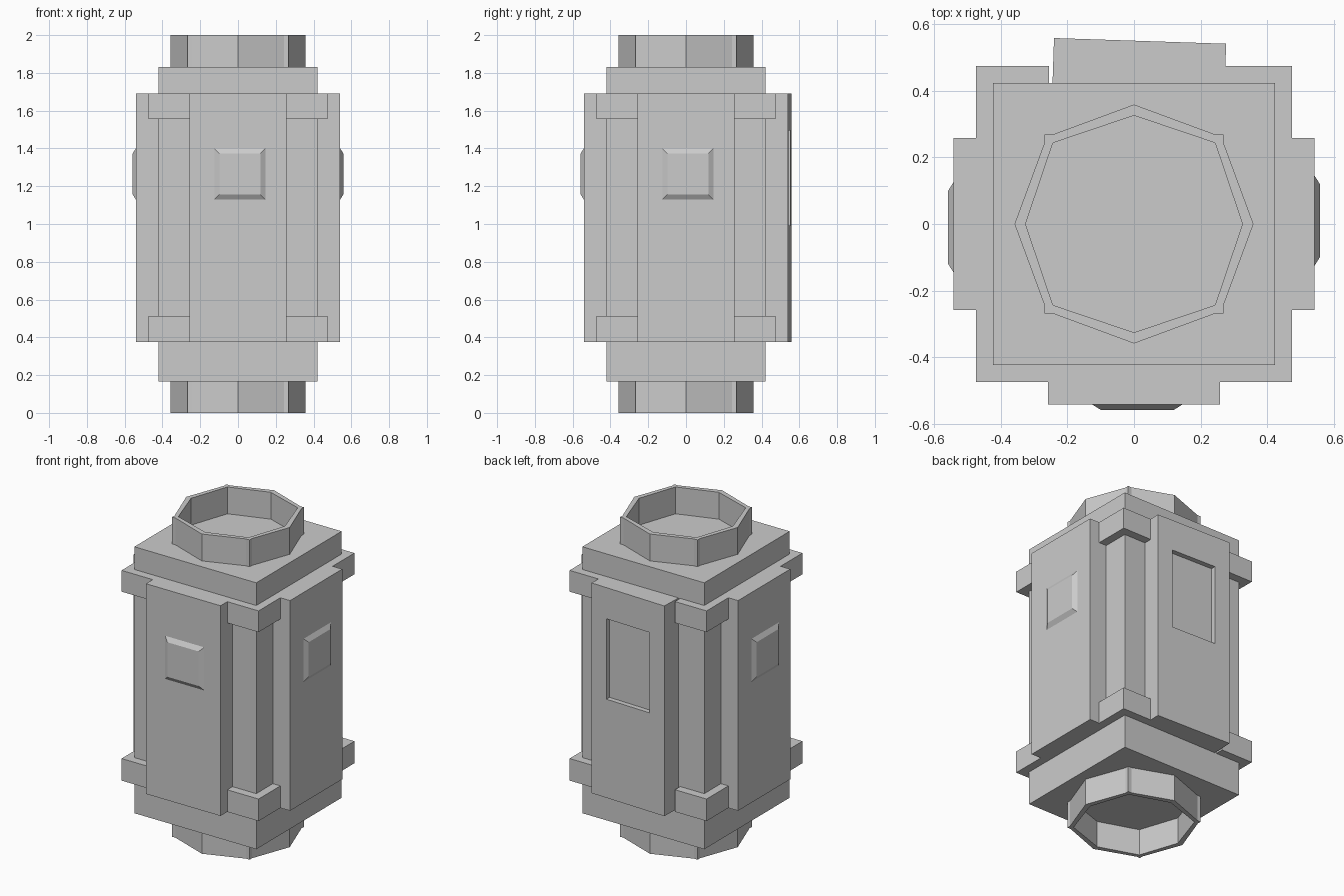
import bpy, bmesh
from math import radians
from mathutils import Matrix

if "Cube" in bpy.data.objects:
    bpy.data.objects.remove(bpy.data.objects["Cube"])

Z0, Z1 = 0.375, 1.69      # panel bottom / top
BODY = 0.422              # half width of the core


def make_object(name, bm, turn=0.0):
    bm.transform(Matrix.Rotation(radians(turn), 4, 'Z'))
    bmesh.ops.recalc_face_normals(bm, faces=bm.faces)
    mesh = bpy.data.meshes.new(name)
    bm.to_mesh(mesh)
    bm.free()
    ob = bpy.data.objects.new(name, mesh)
    bpy.context.collection.objects.link(ob)
    return ob


def box(name, x, y, z, turn=0.0):
    """Box from (min, max) pairs, turned about the z axis."""
    bm = bmesh.new()
    bmesh.ops.create_cube(bm, size=1)
    for v in bm.verts:
        v.co = [lo + (c + 0.5) * (hi - lo) for c, (lo, hi) in zip(v.co, (x, y, z))]
    return make_object(name, bm, turn)


def quarter_turns(points):
    """Repeat a quarter outline around the axis."""
    out = []
    for _ in range(4):
        out += points
        points = [(-y, x) for x, y in points]
    return out


def ring(name, z0, z1):
    # Both outlines have matching points; the outer one has square corners
    outer = quarter_turns([(0.358, 0), (0.268, 0.244), (0.268, 0.268), (0.244, 0.268)])
    inner = quarter_turns([(0.325, 0), (0.243, 0.243), (0.243, 0.243), (0.243, 0.243)])
    bm = bmesh.new()
    loops = [[bm.verts.new((x, y, z)) for x, y in pts]
             for pts, z in ((outer, z0), (outer, z1), (inner, z1), (inner, z0))]
    n = len(outer)
    for k in range(4):
        a, b = loops[k], loops[(k + 1) % 4]
        for i in range(n):
            j = (i + 1) % n
            bm.faces.new((a[i], a[j], b[j], b[i]))
    bmesh.ops.remove_doubles(bm, verts=bm.verts, dist=0.0001)
    return make_object(name, bm)


def raised_plate(name, turn):
    """Bevelled plate on the face of a panel."""
    bm = bmesh.new()
    cx, cz = 0.01, 1.265
    loops = []
    for half, y in ((0.135, -0.53), (0.135, -0.541), (0.108, -0.558)):
        loops.append([bm.verts.new((cx + sx * half, y, cz + sz * half))
                      for sx, sz in ((-1, -1), (1, -1), (1, 1), (-1, 1))])
    for a, b in zip(loops, loops[1:]):
        for i in range(4):
            j = (i + 1) % 4
            bm.faces.new((a[i], a[j], b[j], b[i]))
    bm.faces.new(loops[0])
    bm.faces.new(loops[-1])
    return make_object(name, bm, turn)


# Square core with end slabs showing above and below the panels
box("core", (-BODY, BODY), (-BODY, BODY), (0.165, 1.832))

# Octagonal docking rings
ring("bottom_ring", 0.0, 0.165)
ring("top_ring", 1.832, 2.0)

# Three plain panels with raised plates
for side, turn in (("front", 0), ("right", 90), ("left", -90)):
    box(side + "_panel", (-0.258, 0.258), (-0.541, -0.4), (Z0, Z1), turn)
    raised_plate(side + "_plate", turn)

# Back panel, slightly skewed, with a recessed window
SKEW = -1.9
back = box("back_panel", (-0.258, 0.258), (0.4, 0.549), (Z0, Z1), SKEW)
cutter = box("window_cutter", (-0.153, 0.153), (0.518, 0.65), (0.992, 1.495), SKEW)
cutter.hide_render = True
cutter.hide_set(True)
mod = back.modifiers.new("window", 'BOOLEAN')
mod.operation = 'DIFFERENCE'
mod.solver = 'EXACT'
mod.object = cutter

# Corner blocks, top and bottom
for i in range(4):
    for level, z in (("lower", (Z0, 0.513)), ("upper", (1.557, Z1))):
        box(f"{level}_corner_block_{i + 1}", (0.255, 0.474), (0.255, 0.474), z, 90 * i)
